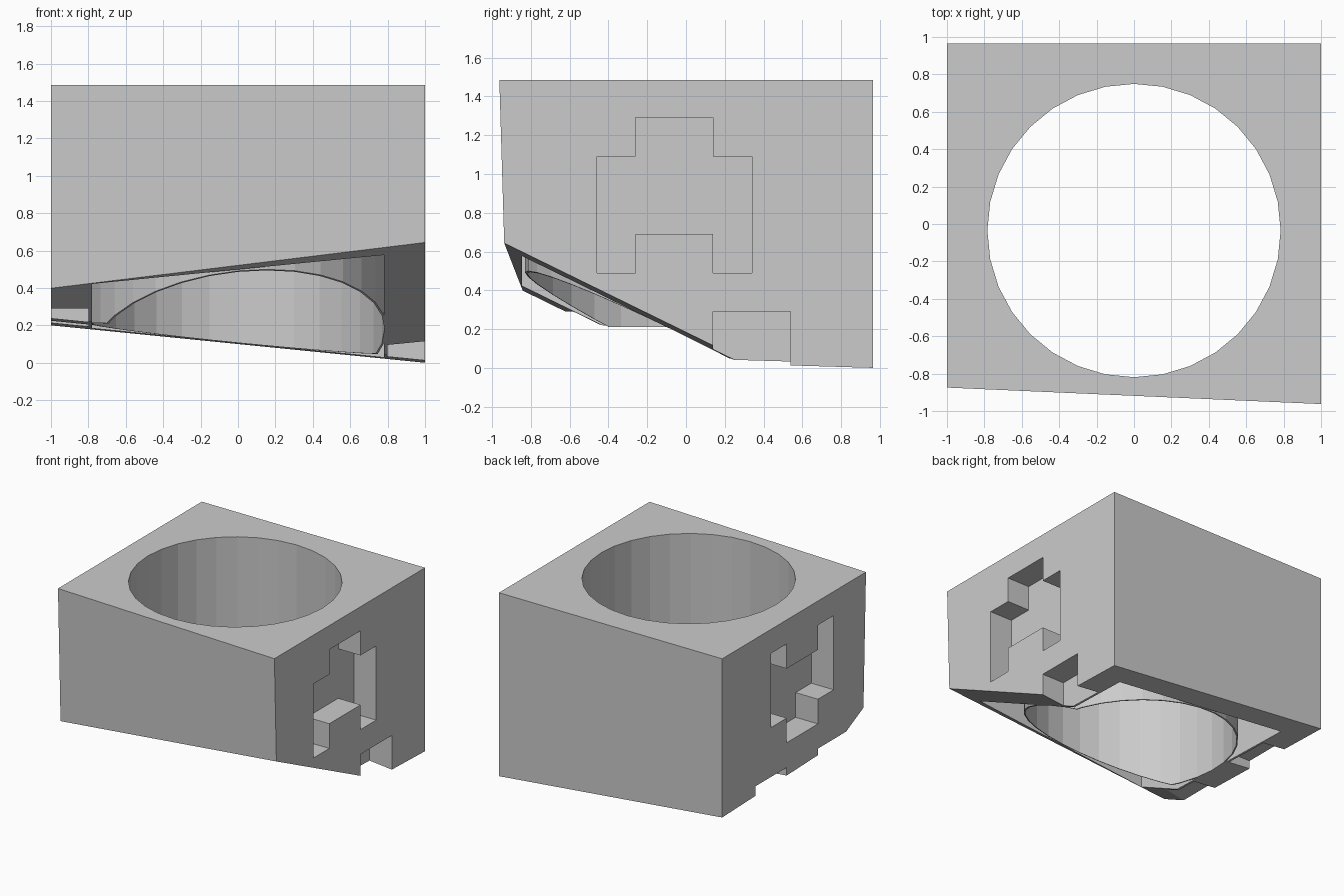
import bpy, bmesh
from mathutils import Vector

old = bpy.data.objects.get("Cube")
if old:
    bpy.data.objects.remove(old, do_unlink=True)

grey = bpy.data.materials.new("plain_grey")
grey.use_nodes = True
grey.diffuse_color = (0.6, 0.6, 0.6, 1)
grey.node_tree.nodes["Principled BSDF"].inputs["Base Color"].default_value = (0.6, 0.6, 0.6, 1)


def finish(bm, name):
    bmesh.ops.recalc_face_normals(bm, faces=bm.faces)
    mesh = bpy.data.meshes.new(name)
    bm.to_mesh(mesh)
    bm.free()
    mesh.materials.append(grey)
    obj = bpy.data.objects.new(name, mesh)
    bpy.context.collection.objects.link(obj)
    return obj


def box_mesh(lo, hi):
    bm = bmesh.new()
    bmesh.ops.create_cube(bm, size=1)
    lo, hi = Vector(lo), Vector(hi)
    for v in bm.verts:
        v.co = (lo + hi) / 2 + v.co * (hi - lo)
    return bm


def cylinder(name, radius, low, high):
    bm = bmesh.new()
    bmesh.ops.create_cone(bm, cap_ends=True, segments=32, radius1=radius,
                          radius2=radius, depth=high - low)
    bmesh.ops.translate(bm, verts=bm.verts, vec=(0, -0.035, (low + high) / 2))
    return finish(bm, name)


def prism(name, outline, x0, x1):
    bm = bmesh.new()
    face = bm.faces.new([bm.verts.new((x0, y, z)) for y, z in outline])
    ext = bmesh.ops.extrude_face_region(bm, geom=[face])["geom"]
    moved = [g for g in ext if isinstance(g, bmesh.types.BMVert)]
    bmesh.ops.translate(bm, verts=moved, vec=(x1 - x0, 0, 0))
    return finish(bm, name)


def subtract(target, cutter):
    cutter.hide_render = True
    mod = target.modifiers.new("cut", "BOOLEAN")
    mod.operation = "DIFFERENCE"
    mod.solver = "EXACT"
    mod.object = cutter
    bpy.context.view_layer.objects.active = target
    bpy.ops.object.modifier_apply(modifier=mod.name)
    bpy.data.objects.remove(cutter, do_unlink=True)


# Block, trimmed by tilted front, bottom and lower front planes
bm = box_mesh((-1, -1.2, -0.5), (1, 0.965, 1.485))
planes = [((0, -0.874, 0), (-0.044, -1, -0.03)),
          ((0, 0, 0.129), (-0.1, -0.03, -1)),
          ((0, 0, 0.085), (0.099, -0.49, -1))]
for point, outward in planes:
    cut = bmesh.ops.bisect_plane(bm, geom=bm.verts[:] + bm.edges[:] + bm.faces[:],
                                 plane_co=point, plane_no=outward, clear_outer=True)
    edges = [g for g in cut["geom_cut"] if isinstance(g, bmesh.types.BMEdge)]
    bmesh.ops.contextual_create(bm, geom=edges)
block = finish(bm, "block")

# Hollow underside around a thin round sleeve, then the open bore
hollow = finish(box_mesh((-0.78, -0.845, -1), (0.78, 0.765, 1.28)), "hollow_cutter")
subtract(hollow, cylinder("sleeve_cutter", 0.795, -2, 2))
subtract(block, hollow)
subtract(block, cylinder("bore_cutter", 0.784, -1, 2))

# Stepped recess in each side, upside down on the right side
half = [(0.2, 0.4), (0.2, 0.2), (0.4, 0.2), (0.4, -0.4), (0.2, -0.4), (0.2, -0.2)]
shape = half + [(-y, z) for y, z in reversed(half)]
for side in (1, -1):
    recess = [(y - 0.06, 0.89 + z * side) for y, z in shape]
    subtract(block, prism("recess_cutter", recess, side * 0.8, side * 1.1))
    # Square notches along the lower edge
    for y in (-0.66, 0.14):
        notch = [(y, -0.5), (y + 0.4, -0.5), (y + 0.4, 0.29), (y, 0.29)]
        subtract(block, prism("notch_cutter", notch, side * 0.8, side * 1.1))

for poly in block.data.polygons:
    poly.use_smooth = False
